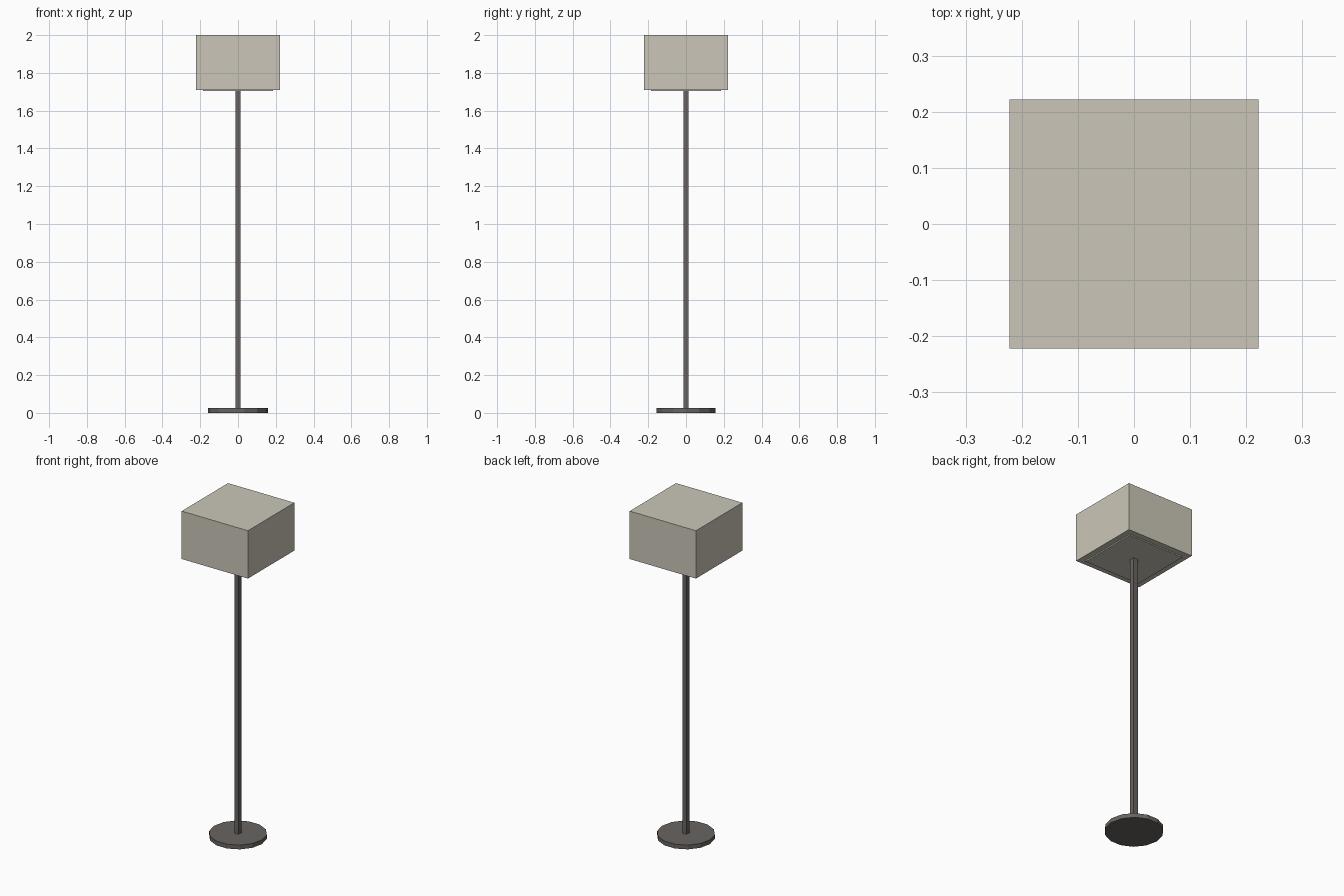
import bpy
import math

if "Cube" in bpy.data.objects:
    bpy.data.objects.remove(bpy.data.objects["Cube"])


def material(name, rgb):
    m = bpy.data.materials.new(name)
    lin = [((c / 255 + 0.055) / 1.055) ** 2.4 for c in rgb]
    m.diffuse_color = (*lin, 1)
    m.use_nodes = True
    m.node_tree.nodes["Principled BSDF"].inputs["Base Color"].default_value = m.diffuse_color
    return m


shade_mat = material("warm_beige", (203, 198, 184))
metal_mat = material("dark_grey", (104, 100, 97))


def prism(name, sides, radius, z0, z1, mat, turn=0.0):
    """Upright prism with its first corner on +x, turned about z."""
    bpy.ops.mesh.primitive_cylinder_add(
        vertices=sides, radius=radius, depth=z1 - z0,
        location=(0, 0, (z0 + z1) / 2))
    ob = bpy.context.object
    ob.name = name
    # the primitive starts its first corner on +y
    ob.rotation_euler.z = math.pi / 2 + turn
    ob.data.materials.append(mat)
    return ob


def box(name, width, z0, z1, mat):
    return prism(name, 4, width / math.sqrt(2), z0, z1, mat, math.pi / 4)


# Round faceted foot
prism("base", 14, 0.16, 0.0, 0.026, metal_mat)
# Slim square pole
box("pole", 0.029, 0.02, 1.72, metal_mat)
# Square lampshade with a diffuser panel just below it
box("shade", 0.444, 1.71, 2.0, shade_mat)
box("diffuser_panel", 0.372, 1.703, 1.72, shade_mat)
